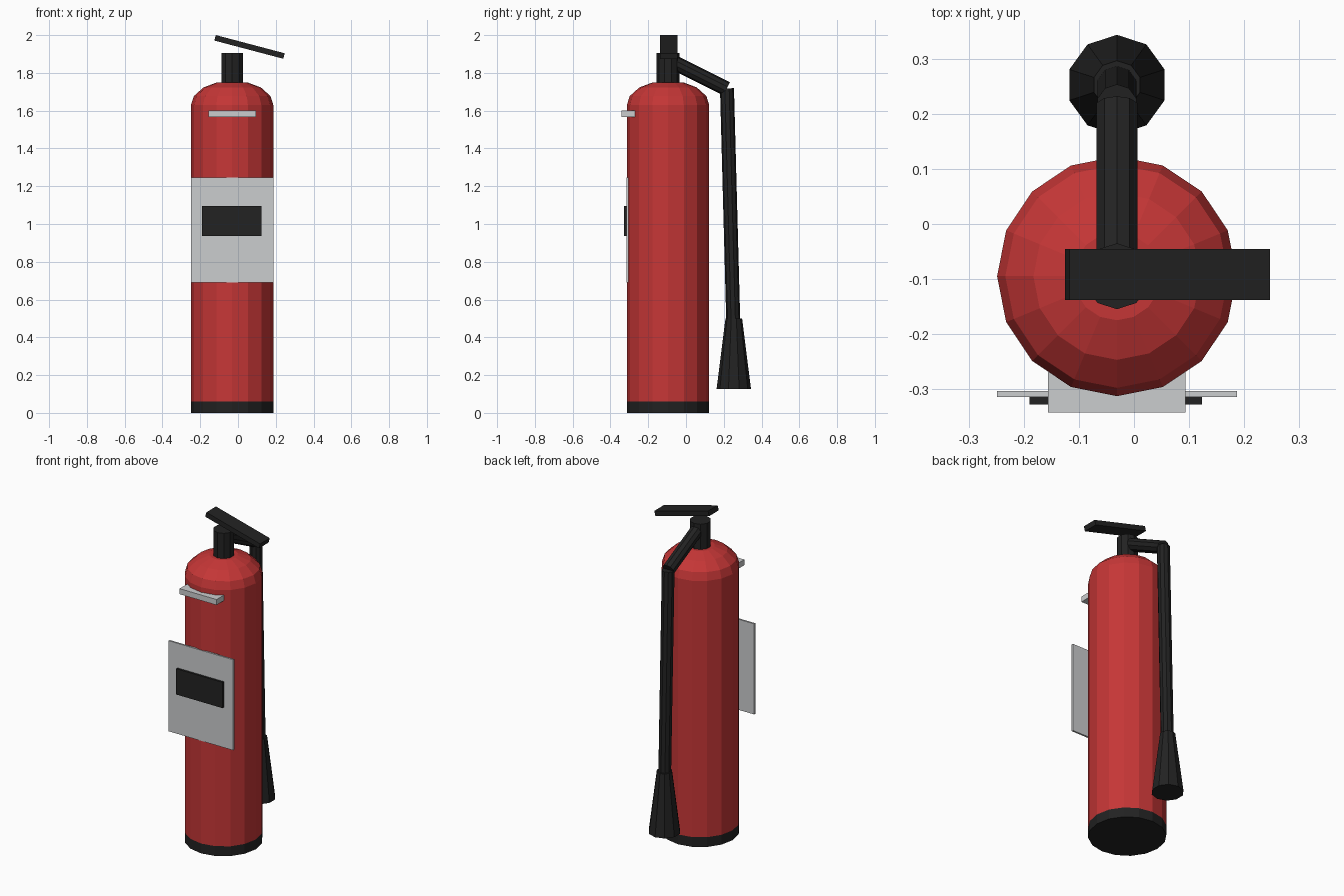
import bpy, bmesh, math
from mathutils import Matrix, Vector

cube = bpy.data.objects.get("Cube")
if cube:
    bpy.data.objects.remove(cube)


def material(name, r, g, b):
    m = bpy.data.materials.new(name)
    m.use_nodes = True
    m.diffuse_color = (r, g, b, 1)
    m.node_tree.nodes["Principled BSDF"].inputs["Base Color"].default_value = (r, g, b, 1)
    return m


RED = material("tank red", 0.56, 0.037, 0.037)
BLACK = material("matte black", 0.016, 0.016, 0.016)
GREY = material("light grey", 0.6, 0.61, 0.62)

AXIS_X, AXIS_Y = -0.031, -0.095   # tank axis
TANK_R = 0.218


def finish(name, bm, mat):
    bmesh.ops.recalc_face_normals(bm, faces=bm.faces)
    mesh = bpy.data.meshes.new(name)
    bm.to_mesh(mesh)
    bm.free()
    mesh.materials.append(mat)
    obj = bpy.data.objects.new(name, mesh)
    bpy.context.collection.objects.link(obj)
    return obj


def tube(name, start, end, r_start, r_end, mat, sides=10):
    """Capped cone between two (y, z) points in the plane of the tank axis."""
    a, b = Vector((AXIS_X, *start)), Vector((AXIS_X, *end))
    d = b - a
    matrix = Matrix.Translation((a + b) / 2) @ Matrix.Rotation(math.atan2(-d.y, d.z), 4, 'X')
    bm = bmesh.new()
    bmesh.ops.create_cone(bm, cap_ends=True, segments=sides, radius1=r_start,
                          radius2=r_end, depth=d.length, matrix=matrix)
    return finish(name, bm, mat)


def box(name, center, size, mat, tilt=0):
    matrix = (Matrix.Translation(center) @ Matrix.Rotation(tilt, 4, 'Y')
              @ Matrix.Diagonal((*size, 1)))
    bm = bmesh.new()
    bmesh.ops.create_cube(bm, size=1, matrix=matrix)
    return finish(name, bm, mat)


def lathe(name, profile, sides, mat):
    """Spin (radius, z) points round the tank axis and cap both ends."""
    bm = bmesh.new()
    rings = []
    for r, z in profile:
        angles = [2 * math.pi * i / sides for i in range(sides)]
        rings.append([bm.verts.new((AXIS_X + r * math.cos(t), AXIS_Y + r * math.sin(t), z))
                      for t in angles])
    for low, high in zip(rings, rings[1:]):
        for i in range(sides):
            j = (i + 1) % sides
            bm.faces.new((low[i], low[j], high[j], high[i]))
    bm.faces.new(rings[0])
    bm.faces.new(rings[-1])
    return finish(name, bm, mat)


# Tank with domed shoulder, and its foot ring
lathe("tank", [(TANK_R, 0.06), (TANK_R, 1.63), (0.203, 1.677), (0.152, 1.723), (0.08, 1.75)], 16, RED)
lathe("foot_ring", [(TANK_R, 0), (TANK_R, 0.06)], 16, BLACK)

# Valve and tilted squeeze lever
tube("valve_neck", (AXIS_Y, 1.73), (AXIS_Y, 1.905), 0.06, 0.06, BLACK)
box("lever", (0.061, -0.092, 1.9375), (0.377, 0.093, 0.03), BLACK, math.radians(14.8))

# Hose and discharge horn
tube("hose_arm", (-0.09, 1.868), (0.215, 1.716), 0.039, 0.039, BLACK)
tube("hose", (0.217, 1.718), (0.25, 0.49), 0.037, 0.037, BLACK)
tube("horn", (0.253, 0.127), (0.253, 0.5), 0.091, 0.044, BLACK)

# Front label and gauge bar
box("label_plate", (AXIS_X, -0.3095, 0.968), (0.437, 0.011, 0.555), GREY)
box("label_panel", (-0.033, -0.3215, 1.016), (0.314, 0.013, 0.158), BLACK)
box("front_bar", (AXIS_X, -0.306, 1.583), (0.25, 0.073, 0.034), GREY)
